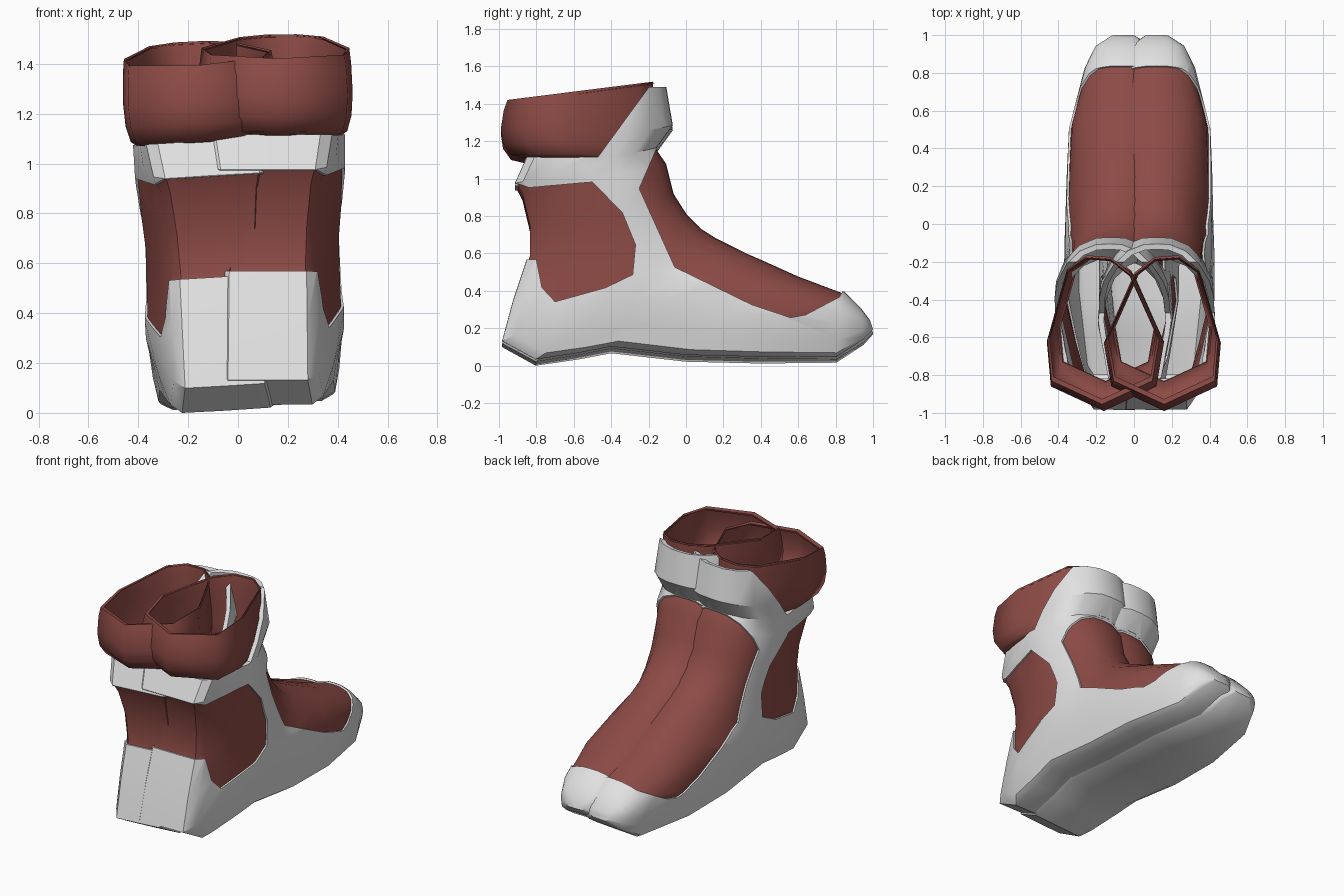
import bpy, bmesh
from mathutils import Matrix

cube = bpy.data.objects.get("Cube")
if cube:
    bpy.data.objects.remove(cube, do_unlink=True)

CENTRE = 0.12


def material(name, rgb):
    m = bpy.data.materials.new(name)
    m.use_nodes = True
    m.diffuse_color = (*rgb, 1)
    m.node_tree.nodes["Principled BSDF"].inputs["Base Color"].default_value = (*rgb, 1)
    return m


white = material("off white", (0.75, 0.75, 0.75))
red = material("brick red", (0.265, 0.07, 0.06))


def loft(name, rings, mat, cap=False):
    """Skin a list of equal-length point rings."""
    bm = bmesh.new()
    loops = [[bm.verts.new(p) for p in ring] for ring in rings]
    for a, b in zip(loops, loops[1:]):
        for i in range(len(a)):
            j = (i + 1) % len(a)
            bm.faces.new((a[i], a[j], b[j], b[i]))
    if cap:
        bm.faces.new(loops[-1])
    # make the open skin face outward, away from the boot's centre line
    bmesh.ops.recalc_face_normals(bm, faces=bm.faces)
    outer = max(bm.faces, key=lambda f: f.calc_center_median().x)
    if outer.normal.x < 0:
        bmesh.ops.reverse_faces(bm, faces=bm.faces)
    mesh = bpy.data.meshes.new(name)
    bm.to_mesh(mesh)
    bm.free()
    mesh.materials.append(mat)
    ob = bpy.data.objects.new(name, mesh)
    bpy.context.collection.objects.link(ob)
    return ob


def prism(name, outline):
    """Side outline (y, z) extruded across x, used as a cutter."""
    bm = bmesh.new()
    face = bm.faces.new([bm.verts.new((-1, y, z)) for y, z in outline])
    side = bmesh.ops.extrude_face_region(bm, geom=[face])["geom"]
    bmesh.ops.translate(bm, vec=(2, 0, 0), verts=[v for v in side if isinstance(v, bmesh.types.BMVert)])
    bmesh.ops.recalc_face_normals(bm, faces=bm.faces)
    mesh = bpy.data.meshes.new(name)
    bm.to_mesh(mesh)
    bm.free()
    ob = bpy.data.objects.new(name, mesh)
    bpy.context.collection.objects.link(ob)
    ob.hide_render = True
    return ob


def finish(ob, thickness, offset=0, cuts=(), operation="DIFFERENCE"):
    """Thicken, cut, and bake the modifiers into the mesh."""
    s = ob.modifiers.new("thickness", "SOLIDIFY")
    s.thickness, s.offset = thickness, offset
    for c in cuts:
        b = ob.modifiers.new("cut", "BOOLEAN")
        b.object, b.operation, b.solver = c, operation, "EXACT"
    bpy.context.view_layer.update()
    deps = bpy.context.evaluated_depsgraph_get()
    mesh = bpy.data.meshes.new_from_object(ob.evaluated_get(deps))
    ob.modifiers.clear()
    ob.data = mesh
    return ob


# Boot skin: (top y, top z, bottom y, bottom z, half width, heel or sole breadth)
stations = [
    (-0.12, 1.49, -0.74, 1.50, 0.26, 0.9), (-0.085, 1.29, -0.83, 1.13, 0.295, 0.9),
    (-0.17, 1.17, -0.90, 0.98, 0.295, 0.8), (-0.11, 1.08, -0.87, 0.92, 0.295, 0.74),
    (-0.07, 0.92, -0.83, 0.75, 0.29, 0.68), (0.0, 0.81, -0.83, 0.59, 0.28, 0.68),
    (0.08, 0.73, -0.91, 0.35, 0.285, 0.68), (0.16, 0.68, -0.97, 0.14, 0.29, 0.68),
    (0.24, 0.64, -0.80, 0.05, 0.29, 0.76), (0.32, 0.60, -0.58, 0.085, 0.29, 0.85),
    (0.40, 0.565, -0.40, 0.12, 0.285, 0.95), (0.50, 0.52, 0.0, 0.075, 0.28, 1),
    (0.60, 0.475, 0.40, 0.065, 0.27, 1), (0.84, 0.385, 0.80, 0.065, 0.19, 1),
    (0.925, 0.30, 0.94, 0.155, 0.135, 1), (0.97, 0.24, 0.985, 0.2, 0.06, 1)]


def boot_ring(py, pz, qy, qz, w, breadth):
    """Cross-section: rounded top at p, flat heel or sole at q."""
    half = [(0, 0), (0.25, 0.005), (0.55, 0.055), (0.8, 0.155), (0.95, 0.3), (1, 0.5),
            (0.5 + 0.47 * breadth, 0.75), (0.1 + 0.82 * breadth, 0.95), (0.78 * breadth, 1), (0, 1)]
    full = half + [(-u, t) for u, t in half[-2:0:-1]]
    return [(CENTRE + u * w, py + (qy - py) * t, pz + (qz - pz) * t) for u, t in full]


rings = [boot_ring(*s) for s in stations]

front_window = prism("front_window_cutter", [
    (-0.25, 0.95), (-0.06, 0.53), (0.35, 0.33), (0.56, 0.26), (0.64, 0.275),
    (0.82, 0.37), (0.95, 0.6), (0.95, 1.18), (-0.15, 1.18)])
rear_window = prism("rear_window_cutter", [
    (-1.3, 0.99), (-0.9, 0.975), (-0.84, 0.955), (-0.5, 0.985), (-0.34, 0.82), (-0.27, 0.65),
    (-0.285, 0.49), (-0.43, 0.42), (-0.7, 0.345), (-0.77, 0.42),
    (-0.8, 0.57), (-1.3, 0.59)])
collar_trim = prism("collar_trim_cutter", [
    (-1.3, 1.12), (-0.47, 1.12), (-0.2, 1.49), (-0.2, 2), (-1.3, 2)])
cutters = [front_window, rear_window, collar_trim]

shell = finish(loft("left_boot_shell", rings, white, True), 0.03, 0, cutters)
instep = finish(loft("left_instep_panel", rings, red, True), 0.008, 0, [front_window], "INTERSECT")
ankle = finish(loft("left_ankle_panel", rings, red, True), 0.008, 0, [rear_window], "INTERSECT")

# Padded cuff: plan outline swept through a bulging wall, rising toward the toe side
plan = [(0.31, -0.63), (0.29, -0.86), (0.01, -0.99), (-0.27, -0.86), (-0.31, -0.63),
        (-0.15, -0.27), (-0.04, -0.185), (0.09, -0.175), (0.2, -0.25)]
wall = [(0.8, 1.125, 0), (0.85, 1.115, 0), (0.93, 1.13, 0.01), (0.985, 1.19, 0.02),
        (1, 1.27, 0.05), (0.98, 1.37, 0.1), (0.955, 1.425, 0.12), (0.92, 1.42, 0.12)]
cuff_rings = [[(0.15 + x * s, -0.2 + (y + 0.2) * s, z + (y + 0.98) * rise) for x, y in plan]
              for s, z, rise in wall]
cuff = finish(loft("left_cuff", cuff_rings, red), 0.012, -1)

for c in cutters:
    bpy.data.objects.remove(c, do_unlink=True)

# Right boot: mirrored and leaning slightly outward
pivot = Matrix.Translation((0.3, 0, 1.25))
lean = pivot @ Matrix.Rotation(-0.06, 4, "Y") @ pivot.inverted()
parts = [shell, instep, ankle, cuff]
for ob in list(parts):
    mesh = ob.data.copy()
    mesh.transform(lean @ Matrix.Scale(-1, 4, (1, 0, 0)))
    mesh.flip_normals()
    twin = bpy.data.objects.new(ob.name.replace("left", "right"), mesh)
    bpy.context.collection.objects.link(twin)
    parts.append(twin)

# Rest the lower boot on the ground
low = min(v.co.z for ob in parts for v in ob.data.vertices)
for ob in parts:
    ob.data.transform(Matrix.Translation((0, 0, -low)))

# Smooth shading, softest on the padded cuffs
for ob in parts:
    bpy.ops.object.select_all(action="DESELECT")
    ob.select_set(True)
    bpy.context.view_layer.objects.active = ob
    bpy.ops.object.shade_smooth_by_angle(angle=1.1 if "cuff" in ob.name else 0.6)
